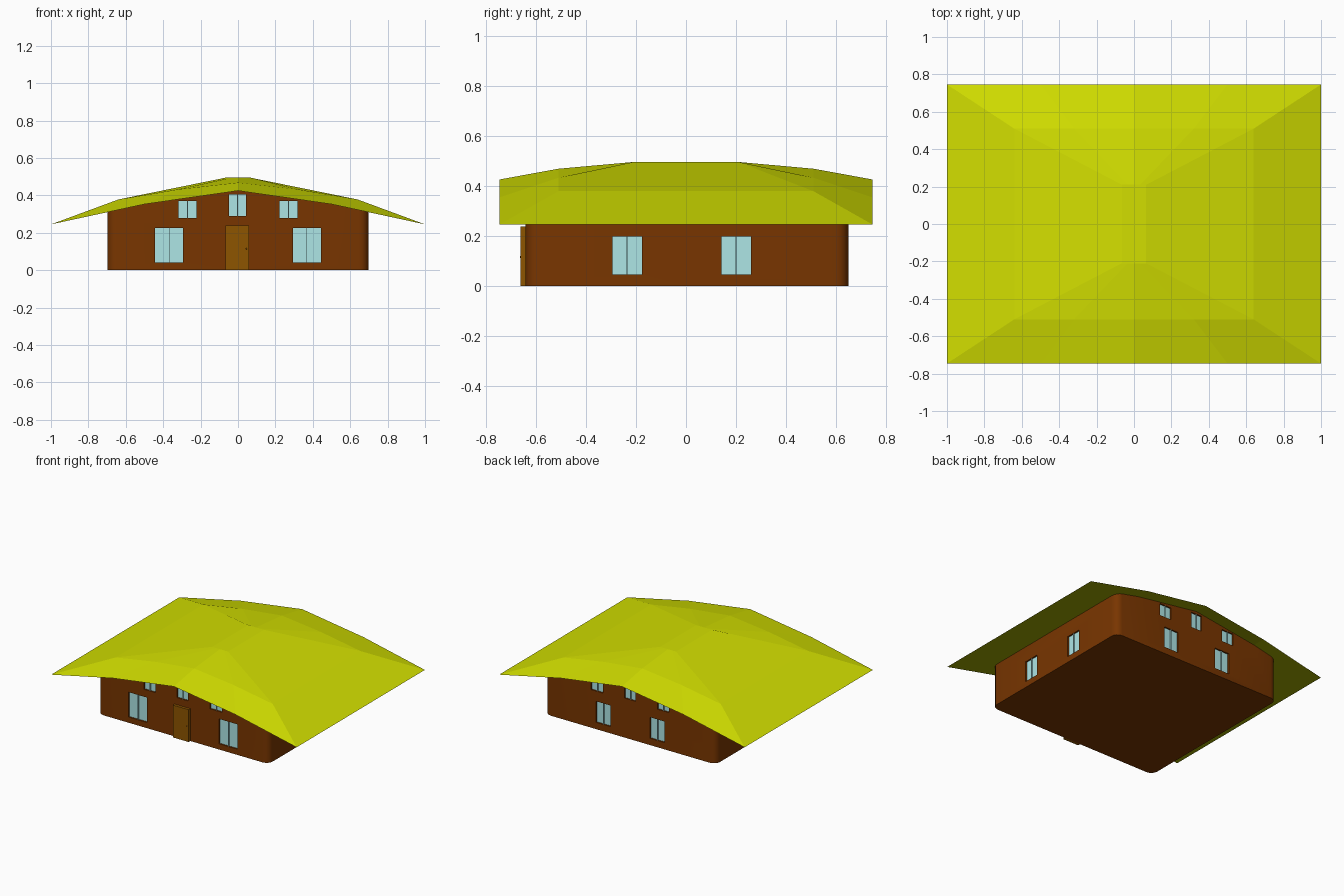
import bpy, bmesh, math
from mathutils import Vector

if "Cube" in bpy.data.objects:
    bpy.data.objects.remove(bpy.data.objects["Cube"])


def mat(name, rgb):
    m = bpy.data.materials.new(name)
    m.diffuse_color = (*rgb, 1)
    m.use_nodes = True
    m.node_tree.nodes["Principled BSDF"].inputs["Base Color"].default_value = m.diffuse_color
    return m


ROOF = mat("roof_yellow_green", (0.65, 0.74, 0.0))
UNDER = mat("roof_underside_olive", (0.31, 0.34, 0.0))
WALL = mat("wall_brown", (0.19, 0.036, 0.0))
GLASS = mat("window_glass", (0.42, 0.79, 0.79))
DOOR = mat("door_ochre", (0.27, 0.09, 0.0))


def finish(bm, name, *materials):
    bmesh.ops.recalc_face_normals(bm, faces=bm.faces[:])
    me = bpy.data.meshes.new(name)
    bm.to_mesh(me)
    bm.free()
    ob = bpy.data.objects.new(name, me)
    for m in materials:
        me.materials.append(m)
    bpy.context.collection.objects.link(ob)
    return ob


def add_box(bm, lo, hi):
    vs = bmesh.ops.create_cube(bm, size=1)["verts"]
    for v in vs:
        v.co = Vector([(lo[i] + hi[i]) / 2 + v.co[i] * (hi[i] - lo[i]) for i in range(3)])


# Roof: three rings (eave, mid slope, ridge) with five points front and back
bm = bmesh.new()
rings = [(1.0, 0.5, 0.746, (0.245, 0.353, 0.425)),
         (0.64, 0.32, 0.51, (0.378, 0.432, 0.468)),
         (0.065, 0.033, 0.21, (0.495, 0.495, 0.495))]
R = []
for x, xm, y, (zc, zm, zt) in rings:
    prof = [(-x, zc), (-xm, zm), (0, zt), (xm, zm), (x, zc)]
    R.append([[bm.verts.new((px, s * y, pz)) for px, pz in prof] for s in (-1, 1)])
for a, b in zip(R, R[1:]):
    for s in (0, 1):
        for i in range(4):
            bm.faces.new((a[s][i], a[s][i + 1], b[s][i + 1], b[s][i]))
    for e in (0, 4):
        bm.faces.new((a[0][e], a[1][e], b[1][e], b[0][e]))
for k, ring in ((1, R[0]), (0, R[2])):          # underside and ridge top
    for i in range(4):
        f = bm.faces.new((ring[0][i], ring[0][i + 1], ring[1][i + 1], ring[1][i]))
        f.material_index = k
finish(bm, "roof", ROOF, UNDER)

# Walls: gable profile extruded front to back, vertical corners rounded
WX, WY, OFF = 0.697, 0.645, 0.004
bm = bmesh.new()
prof = [(-WX, 0), (WX, 0), (WX, 0.314), (0.5, 0.357), (0, 0.429), (-0.5, 0.357), (-WX, 0.314)]
front = bm.faces.new([bm.verts.new((x, -WY + OFF, z)) for x, z in prof])
ext = bmesh.ops.extrude_face_region(bm, geom=[front])
for g in ext["geom"]:
    if isinstance(g, bmesh.types.BMVert):
        g.co.y = WY + OFF
bmesh.ops.recalc_face_normals(bm, faces=bm.faces[:])
corners = [e for e in bm.edges
           if all(abs(abs(v.co.x) - WX) < 1e-4 for v in e.verts)
           and abs(e.verts[0].co.z - e.verts[1].co.z) > 0.2]
bmesh.ops.bevel(bm, geom=corners, offset=0.05, segments=4, profile=0.5, affect='EDGES')
walls = finish(bm, "walls", WALL)

# Window openings: (side, centre along wall, width, bottom, top)
wins = []
for s in (-1, 1):
    wins += [("front", s * 0.368, 0.15, 0.042, 0.225), ("front", s * 0.27, 0.095, 0.28, 0.37),
             ("back", s * 0.22, 0.12, 0.05, 0.205), ("back", s * 0.27, 0.095, 0.28, 0.37)]
    for c in (-0.235, 0.2):
        wins.append(("right" if s > 0 else "left", c, 0.118, 0.045, 0.197))
wins += [("front", -0.003, 0.09, 0.29, 0.405), ("back", 0, 0.09, 0.29, 0.405)]


def wall_box(bm, side, c, w, z0, z1, d0, d1):
    """Box lying in a wall, from depth d0 to d1 inward of its surface."""
    sgn = 1 if side in ("right", "back") else -1
    base = WX if side in ("right", "left") else WY
    a, b = sorted((sgn * (base - d0), sgn * (base - d1)))
    if side in ("right", "left"):
        add_box(bm, (a, c - w / 2, z0), (b, c + w / 2, z1))
    else:
        add_box(bm, (c - w / 2, a + OFF, z0), (c + w / 2, b + OFF, z1))


cut, glass, bars = bmesh.new(), bmesh.new(), bmesh.new()
for side, c, w, z0, z1 in wins:
    wall_box(cut, side, c, w, z0, z1, -0.02, 0.015)
    wall_box(glass, side, c, w, z0, z1, 0.011, 0.018)
    wall_box(bars, side, c, 0.004, z0, z1, 0.001, 0.014)
cutter = finish(cut, "window_cutter", WALL)
cutter.hide_render = True
finish(glass, "window_panes", GLASS)
finish(bars, "window_mullions", GLASS)

# Cut the recesses, then smooth the rounded corners
mod = walls.modifiers.new("recesses", 'BOOLEAN')
mod.operation, mod.solver, mod.object = 'DIFFERENCE', 'EXACT', cutter
bpy.context.view_layer.objects.active = walls
walls.select_set(True)
bpy.ops.object.modifier_apply(modifier=mod.name)
bpy.data.objects.remove(cutter)
bpy.ops.object.shade_smooth_by_angle(angle=math.radians(35))

# Front door slab and knob
bm = bmesh.new()
add_box(bm, (-0.068, -0.661, 0), (0.06, -0.62, 0.238))
finish(bm, "front_door", DOOR)
bm = bmesh.new()
bmesh.ops.create_uvsphere(bm, u_segments=10, v_segments=6, radius=0.004)
bmesh.ops.translate(bm, verts=bm.verts[:], vec=(0.045, -0.661, 0.115))
finish(bm, "door_knob", DOOR)
